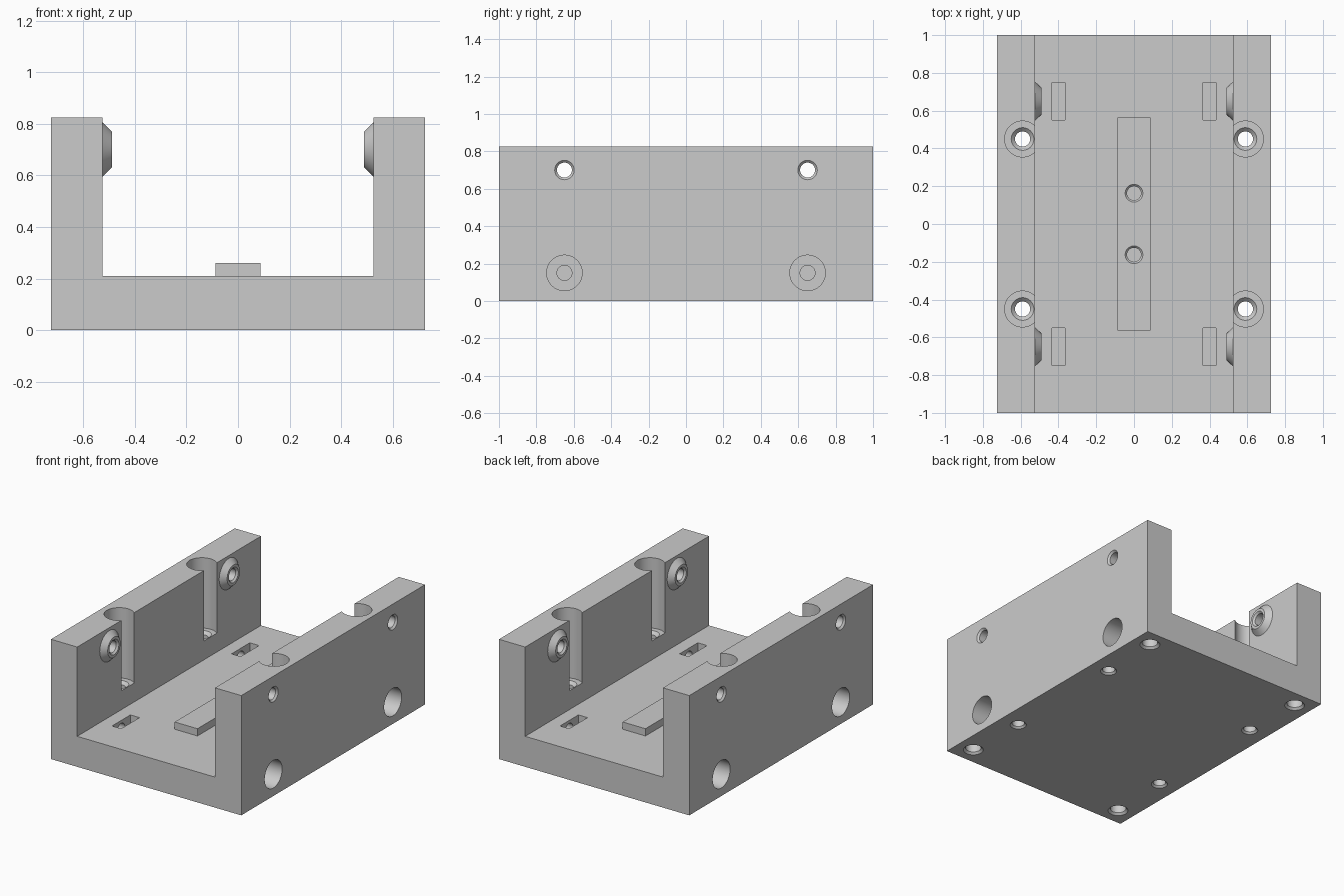
import bpy
import bmesh
import math
from mathutils import Vector

if "Cube" in bpy.data.objects:
    bpy.data.objects.remove(bpy.data.objects["Cube"])

grey = bpy.data.materials.new("machined grey")
grey.use_nodes = True
colour = (0.6, 0.6, 0.6, 1)
grey.diffuse_color = colour
grey.node_tree.nodes["Principled BSDF"].inputs["Base Color"].default_value = colour

SIDES = (-1, 1)
HALF_W, INNER, HEIGHT, FLOOR = 0.725, 0.525, 0.825, 0.21


def finish(name, bm):
    bmesh.ops.recalc_face_normals(bm, faces=bm.faces)
    mesh = bpy.data.meshes.new(name)
    bm.to_mesh(mesh)
    bm.free()
    mesh.materials.append(grey)
    obj = bpy.data.objects.new(name, mesh)
    bpy.context.collection.objects.link(obj)
    return obj


def box(name, centre, size):
    bm = bmesh.new()
    bmesh.ops.create_cube(bm, size=1)
    for v in bm.verts:
        v.co = Vector(centre) + v.co * Vector(size)
    return finish(name, bm)


def lathe(name, origin, axis, profile, steps=48):
    """Solid of revolution; profile is (distance along axis, radius)."""
    bm = bmesh.new()
    turn = Vector(axis).to_track_quat('Z', 'Y')
    rings = []
    for d, r in profile:
        ring = []
        for i in range(steps):
            a = math.tau * i / steps
            p = Vector((r * math.cos(a), r * math.sin(a), d))
            ring.append(bm.verts.new(Vector(origin) + turn @ p))
        rings.append(ring)
    for low, high in zip(rings, rings[1:]):
        for i in range(steps):
            j = (i + 1) % steps
            bm.faces.new((low[i], low[j], high[j], high[i]))
    bm.faces.new(rings[0])
    bm.faces.new(rings[-1])
    return finish(name, bm)


def channel():
    # U-shaped section extruded along y
    half = [(HALF_W, 0), (HALF_W, HEIGHT), (INNER, HEIGHT), (INNER, FLOOR)]
    section = half + [(-x, z) for x, z in reversed(half)]
    bm = bmesh.new()
    face = bm.faces.new([bm.verts.new((x, -1, z)) for x, z in section])
    made = bmesh.ops.extrude_face_region(bm, geom=[face])["geom"]
    moved = [v for v in made if isinstance(v, bmesh.types.BMVert)]
    bmesh.ops.translate(bm, verts=moved, vec=(0, 2, 0))
    return finish("channel_block", bm)


body = channel()
added, cutters = [], []

# Centre rail and its two blind holes
added.append(box("centre_rail", (0, 0, 0.215), (0.174, 1.13, 0.09)))
for s in SIDES:
    cutters.append(lathe("rail_hole", (0, 0.163 * s, 0.26), (0, 0, -1),
                         [(-0.01, 0.057), (0.01, 0.037), (0.19, 0.037)]))

for sx in SIDES:
    inward = (-sx, 0, 0)
    for sy in SIDES:
        # Conical boss on the inner wall, with a hole through the wall
        outer = (HALF_W * sx, 0.65 * sy, 0.70)
        added.append(lathe("wall_boss", outer, inward,
                           [(0.18, 0.105), (0.2, 0.105), (0.236, 0.07)]))
        cutters.append(lathe("wall_hole", outer, inward,
                             [(-0.01, 0.062), (0.012, 0.04),
                              (0.224, 0.04), (0.246, 0.062)]))
        # Deep counterbore that breaks through the inner wall
        cutters.append(lathe("mounting_bore", (0.59 * sx, 0.45 * sy, 0), (0, 0, 1),
                             [(-0.01, 0.062), (0.012, 0.04), (0.32, 0.04),
                              (0.34, 0.06), (0.34, 0.095), (0.9, 0.095)]))
        # Blind holes near the corners of the underside
        cutters.append(lathe("corner_hole", (0.605 * sx, 0.88 * sy, 0), (0, 0, 1),
                             [(-0.01, 0.074), (0.014, 0.05), (0.26, 0.05)]))
        # Stepped side bore leading to a nut slot in the floor
        cutters.append(lathe("side_bore", (HALF_W * sx, 0.65 * sy, 0.15), inward,
                             [(-0.01, 0.095), (0.2, 0.095),
                              (0.2, 0.04), (0.325, 0.04)]))
        cutters.append(box("nut_slot", (0.4 * sx, 0.65 * sy, 0.145),
                           (0.07, 0.2, 0.17)))

# Join the raised parts, then cut all the holes
bpy.ops.object.select_all(action='DESELECT')
body.select_set(True)
bpy.context.view_layer.objects.active = body
for tool in added + cutters:
    tool.hide_render = True
    mod = body.modifiers.new(tool.name, 'BOOLEAN')
    mod.operation = 'UNION' if tool in added else 'DIFFERENCE'
    mod.solver = 'EXACT'
    mod.object = tool
    bpy.ops.object.modifier_apply(modifier=mod.name)
for tool in added + cutters:
    bpy.data.objects.remove(tool)

bpy.ops.object.shade_smooth_by_angle(angle=math.radians(30))
